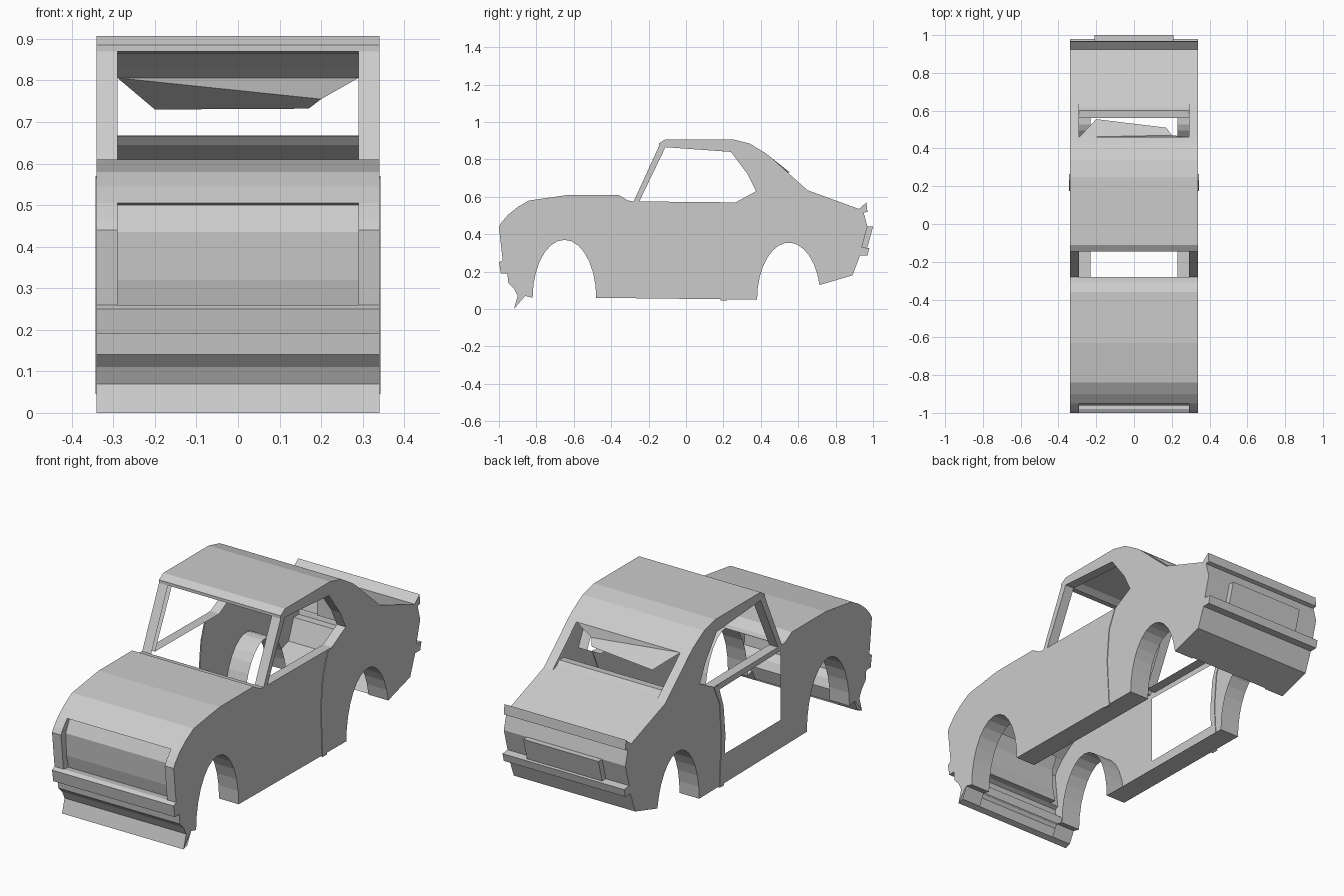
import bpy, bmesh, math

if "Cube" in bpy.data.objects:
    bpy.data.objects.remove(bpy.data.objects["Cube"])

paint = bpy.data.materials.new("plain grey")
paint.diffuse_color = (0.6, 0.6, 0.6, 1)
paint.use_nodes = True
paint.node_tree.nodes["Principled BSDF"].inputs["Base Color"].default_value = paint.diffuse_color

W, PILLAR, SILL = 0.34, 0.29, 0.23      # half widths: skin, pillar inside, sill inside


def finish(name, bm):
    me = bpy.data.meshes.new(name)
    bm.to_mesh(me)
    bm.free()
    me.materials.append(paint)
    ob = bpy.data.objects.new(name, me)
    bpy.context.collection.objects.link(ob)
    return ob


def strip(name, pts, x0, x1):
    """Sheet swept across x along a (y, z) path; outside is left of the path."""
    bm = bmesh.new()
    rows = [(bm.verts.new((x0, y, z)), bm.verts.new((x1, y, z))) for y, z in pts]
    for a, b in zip(rows, rows[1:]):
        bm.faces.new((a[0], a[1], b[1], b[0]))
    return finish(name, bm)


def side_strip(name, pts, inner, s):
    return strip(name, pts, *sorted((s * inner, s * W)))


def sheet(name, loops, x, s):
    """Flat side plate made of an outline and optional holes."""
    bm = bmesh.new()
    edges = []
    for pts in loops:
        vs = [bm.verts.new((x, y, z)) for y, z in pts]
        edges += [bm.edges.new((vs[i - 1], vs[i])) for i in range(len(vs))]
    bmesh.ops.triangle_fill(bm, use_beauty=True, edges=edges, normal=(s, 0, 0))
    for f in bm.faces:
        f.normal_update()
        if f.normal.x * s < 0:
            f.normal_flip()
    bmesh.ops.dissolve_limit(bm, angle_limit=0.01, verts=bm.verts[:], edges=bm.edges[:])
    return finish(name, bm)


def prism(name, pts, x0, x1):
    """Closed block from a (y, z) profile."""
    bm = bmesh.new()
    f = bm.faces.new([bm.verts.new((x0, y, z)) for y, z in pts])
    g = bmesh.ops.extrude_face_region(bm, geom=[f])
    for v in g["geom"]:
        if isinstance(v, bmesh.types.BMVert):
            v.co.x = x1
    bmesh.ops.recalc_face_normals(bm, faces=bm.faces[:])
    return finish(name, bm)


def arch(cy, cz, ry, rz, a0, a1, n=14):
    """Wheel arch from its rear foot over the top to its front foot."""
    return [(cy + ry * math.cos(math.radians(a0 + (a1 - a0) * i / n)),
             cz + rz * math.sin(math.radians(a0 + (a1 - a0) * i / n))) for i in range(n + 1)]


# Outline pieces in (y, z), running clockwise seen from the right
chin = [(-.89, .01), (-.92, 0), (-.9, .07), (-.92, .11), (-.95, .14), (-.955, .19),
        (-.99, .19), (-1, .25), (-.98, .26)]
nose = [(-.98, .26), (-1, .44), (-.985, .465), (-.95, .505)]
hood = [(-.95, .505), (-.9, .545), (-.84, .58), (-.75, .593), (-.63, .61), (-.36, .61),
        (-.31, .58), (-.28, .575)]
roof = [(-.145, .87), (-.145, .885), (-.11, .907), (.25, .907), (.34, .885), (.43, .83), (.46, .806)]
rear_pillar = [(.46, .806), (.56, .715), (.65, .635)]
trunk = [(.65, .635), (.925, .535), (.965, .57), (.97, .52), (.95, .515), (.97, .44), (.94, .33),
         (.98, .325), (.97, .285), (.93, .285), (.89, .18), (.72, .13)]
rear_arch = arch(.55, .05, .17, .305, 15, 180)
front_arch = arch(-.65, .06, .17, .31, 0, 180)
under = [trunk[-1]] + rear_arch + front_arch + [(-.86, .07), (-.89, .01)]
window = [(-.25, .575), (.265, .57), (.375, .63), (.33, .72), (.24, .84), (-.11, .865)]
door_gap = [(-.27, .2), (.19, .2), (.18, .3), (.19, .45), (.22, .54), (-.27, .55)]

# Full-width skins
strip("chin_and_front_bumper", chin, -W, W)
strip("hood", hood, -W, W)
strip("roof", roof, -W, W)
strip("roof_header", [(-.11, .865), (-.145, .87)], -W, W)
strip("trunk_and_tail", trunk, -W, W)
strip("rear_shelf", [(.56, .665), (.6, .668), (.62, .645), (.65, .635)], -PILLAR, PILLAR)

# Recessed grille between the nose flanks
grille = [(-.98, .26), (-.94, .255), (-.955, .32), (-.962, .435), (-.93, .5), (-.95, .505)]
strip("grille", grille, -PILLAR, PILLAR)

# Licence panel on the tail
prism("tail_panel", [(.93, .44), (1, .44), (.97, .33), (.93, .33)], -.21, .21)

# Broken rear window sheet
bm = bmesh.new()
bm.faces.new([bm.verts.new(p) for p in
              [(-PILLAR, .46, .806), (-.2, .555, .73), (.17, .51, .732), (.2, .47, .755),
               (PILLAR, .46, .806)]])
bmesh.ops.triangulate(bm, faces=bm.faces[:])
finish("rear_window_sheet", bm)

outline = chin[1:-1] + nose[:-1] + hood + roof[:-1] + rear_pillar[:-1] + trunk[:-1] + under[:-1]
seam = [(.265, .57), (.22, .47), (.205, .3), (.22, .045), (.185, .045), (.175, .3), (.19, .45), (.23, .565)]

for s, side in ((1, "right"), (-1, "left")):
    # Side skin; the left door panel is missing
    holes = [window] + ([door_gap] if s < 0 else [])
    sheet(side + "_side_skin", [outline] + holes, s * W, s)
    # Inward returns of arches, sill, window frame and windscreen pillar
    side_strip(side + "_arches_and_sill", under, SILL, s)
    side_strip(side + "_window_frame", window + window[:1], PILLAR, s)
    side_strip(side + "_windscreen_pillar", [hood[-1], roof[0]], PILLAR, s)
    side_strip(side + "_rear_pillar", rear_pillar, PILLAR, s)
    # Nose flank beside the grille
    side_strip(side + "_nose_flank", nose, PILLAR, s)
    sheet(side + "_flank_wall", [nose + grille[-2:0:-1]], s * PILLAR, -s)
    # Raised door seam
    prism(side + "_door_seam", seam, s * (W - .003), s * (W + .003))
